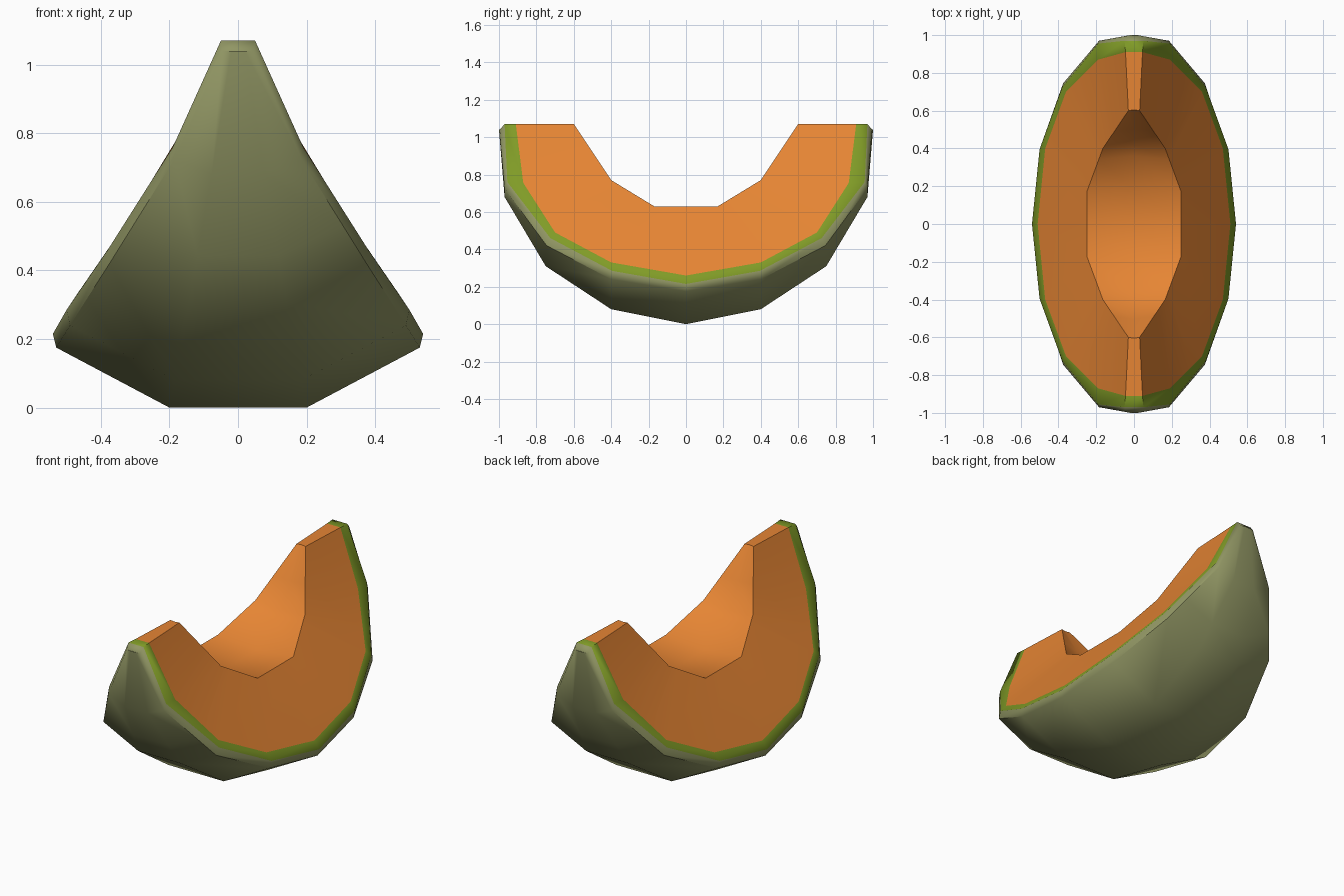
import bpy, bmesh
from mathutils import Vector

if "Cube" in bpy.data.objects:
    bpy.data.objects.remove(bpy.data.objects["Cube"])


def material(name, rgb):
    m = bpy.data.materials.new(name)
    m.diffuse_color = (*rgb, 1)
    m.use_nodes = True
    m.node_tree.nodes["Principled BSDF"].inputs["Base Color"].default_value = m.diffuse_color
    return m


FLESH, GREEN, RIND = 0, 1, 2
mats = [material("orange flesh", (0.79, 0.235, 0.034)),
        material("green under rind", (0.216, 0.328, 0.02)),
        material("olive rind", (0.283, 0.305, 0.127))]


# Long curves of the slice, from the tip (y+) to the middle (y=0), six stations each
def outer_curve(pts):
    a, b, d, e, f = [Vector(p) for p in pts]
    return [a, b, b.lerp(d, 0.64), d, e, f]


def hollow_curve(pts):
    a, c, e, f = [Vector(p) for p in pts]
    return [a, a.lerp(c, 0.55), c, c.lerp(e, 0.25), e, f]


floor = hollow_curve([(0, .605, 1.07), (0, .42, .745), (0, .18, .60), (0, 0, .60)])
edge = hollow_curve([(.03, .60, 1.07), (.165, .40, .77), (.25, .17, .63), (.25, 0, .63)])
flesh = outer_curve([(.045, .91, 1.07), (.19, .87, .755), (.36, .70, .49), (.47, .40, .33), (.51, 0, .26)])
rim = outer_curve([(.05, .97, 1.07), (.19, .955, .76), (.38, .725, .46), (.50, .395, .285), (.54, 0, .215)])
bevel = outer_curve([(.045, .995, 1.04), (.185, .97, .725), (.375, .745, .42), (.49, .40, .24), (.53, 0, .175)])
keel = outer_curve([(.02, 1.0, 1.04), (.077, .97, .68), (.141, .75, .31), (.185, .40, .08), (.20, 0, 0)])
curves = [edge, flesh, rim, bevel, keel]

# Closed cross-section rings swept from one tip to the other
bm = bmesh.new()
rings = []
for i in range(11):
    k, sy = (i, 1) if i <= 5 else (10 - i, -1)
    right = [c[k] for c in curves]
    left = [Vector((-p.x, p.y, p.z)) for p in reversed(right)]
    rings.append([bm.verts.new((p.x, p.y * sy, p.z)) for p in [floor[k]] + right + left])

ring_mats = [FLESH, FLESH, GREEN, RIND, RIND, RIND, RIND, RIND, GREEN, FLESH, FLESH]
for r0, r1 in zip(rings, rings[1:]):
    for j, mi in enumerate(ring_mats):
        n = (j + 1) % 11
        bm.faces.new((r0[j], r0[n], r1[n], r1[j])).material_index = mi

# Flat tips closing both ends
for r in (rings[0], rings[-1]):
    bm.faces.new((r[0], r[1], r[2], r[9], r[10])).material_index = FLESH
    for j, mi in ((2, GREEN), (3, RIND), (4, RIND)):
        bm.faces.new((r[j], r[j + 1], r[10 - j], r[11 - j])).material_index = mi
bmesh.ops.recalc_face_normals(bm, faces=bm.faces)

mesh = bpy.data.meshes.new("melon_slice")
bm.to_mesh(mesh)
bm.free()
for m in mats:
    mesh.materials.append(m)
slice_obj = bpy.data.objects.new("melon_slice", mesh)
bpy.context.collection.objects.link(slice_obj)
bpy.context.view_layer.objects.active = slice_obj
slice_obj.select_set(True)
bpy.ops.object.shade_smooth_by_angle(angle=0.9)
